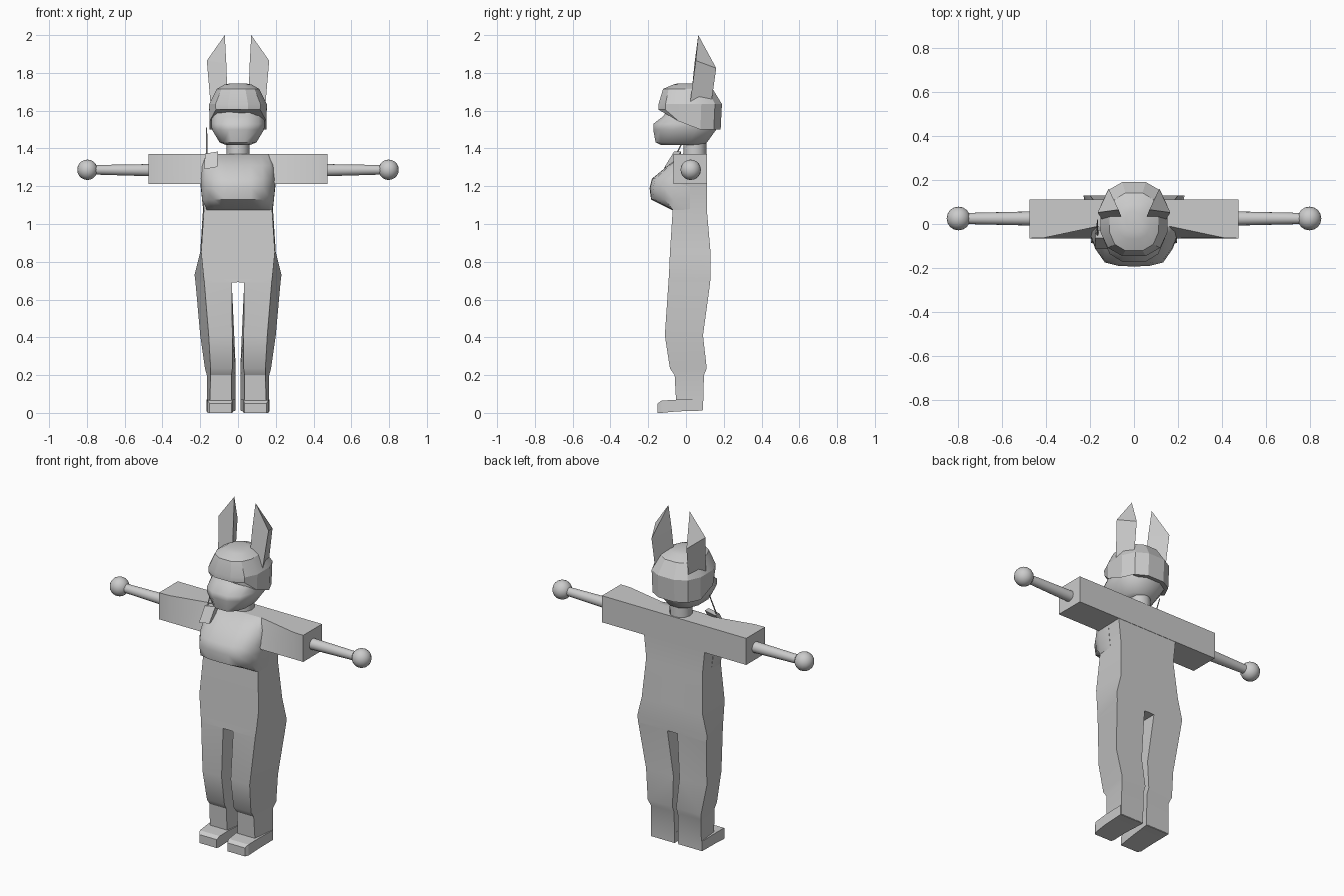
import bpy, bmesh, math
from mathutils import Vector

if "Cube" in bpy.data.objects:
    bpy.data.objects.remove(bpy.data.objects["Cube"])

grey = bpy.data.materials.new("plain grey")
grey.diffuse_color = (0.6, 0.6, 0.6, 1)
grey.use_nodes = True
grey.node_tree.nodes["Principled BSDF"].inputs["Base Color"].default_value = grey.diffuse_color


def make(name, verts, faces, mirror=False, angle=30):
    """Mesh object with outward normals, optional mirroring across x."""
    bm = bmesh.new()
    vs = [bm.verts.new(v) for v in verts]
    for f in faces:
        bm.faces.new([vs[i] for i in f])
    if mirror:
        dup = bmesh.ops.duplicate(bm, geom=bm.verts[:] + bm.edges[:] + bm.faces[:])["geom"]
        for v in dup:
            if isinstance(v, bmesh.types.BMVert):
                v.co.x *= -1
        bmesh.ops.remove_doubles(bm, verts=bm.verts[:], dist=0.0005)
    bmesh.ops.recalc_face_normals(bm, faces=bm.faces[:])
    me = bpy.data.meshes.new(name)
    bm.to_mesh(me)
    bm.free()
    me.materials.append(grey)
    ob = bpy.data.objects.new(name, me)
    bpy.context.collection.objects.link(ob)
    finish(ob, angle)
    return ob


def finish(ob, angle):
    bpy.ops.object.select_all(action='DESELECT')
    ob.select_set(True)
    bpy.context.view_layer.objects.active = ob
    if angle:
        bpy.ops.object.shade_smooth_by_angle(angle=math.radians(angle))


def loft(name, rings, mirror=False, angle=30, caps=(True, True), skip=None):
    """Skin a list of equal-length vertex rings."""
    n = len(rings[0])
    verts = [v for r in rings for v in r]
    faces = []
    for k in range(len(rings) - 1):
        for i in range(n):
            q = (k * n + i, k * n + (i + 1) % n, (k + 1) * n + (i + 1) % n, (k + 1) * n + i)
            if not (skip and all(skip(verts[j]) for j in q)):
                faces.append(q)
    if caps[0]:
        faces.append(tuple(range(n)))
    if caps[1]:
        faces.append(tuple(range(len(verts) - n, len(verts))))
    return make(name, verts, faces, mirror, angle)


def tube(name, a, b, r1, r2, sides):
    """Tapered rod between two points."""
    a, b = Vector(a), Vector(b)
    q = (b - a).to_track_quat('Z', 'Y')
    ring = lambda c, r: [c + q @ Vector((r * math.cos(t), r * math.sin(t), 0))
                         for t in (2 * math.pi * i / sides for i in range(sides))]
    return loft(name, [ring(a, r1), ring(b, r2)])


# Legs and torso: z, front inner x, back inner x, front outer x, back outer x, front y, back y
body = [(0.015, .035, .012, .15, .165, -.05, .09),
        (0.20, .035, .012, .145, .165, -.06, .095),
        (0.235, .03, .012, .145, .175, -.085, .11),
        (0.41, .03, .02, .155, .2, -.112, .09),
        (0.69, .033, .033, .178, .225, -.093, .128),
        (0.692, 0, 0, .178, .225, -.093, .128),
        (0.73, 0, 0, .183, .23, -.09, .13),
        (0.85, 0, 0, .195, .2, -.085, .13),
        (1.08, 0, 0, .18, .185, -.07, .11),
        (1.22, 0, 0, .195, .2, -.06, .11)]
loft("torso_and_legs",
     [[(fi, yf, z), (fo, yf, z), (bo, yb, z), (bi, yb, z)] for z, fi, bi, fo, bo, yf, yb in body],
     mirror=True, skip=lambda v: abs(v[0]) < 1e-6)

# Shoes: toe blocks running forward from the ankles
loft("shoes", [[(a, y, z0), (b, y, z0), (b, y, z1), (a, y, z1)] for y, a, b, z0, z1 in
               [(-.15, .035, .15, 0, .05), (-.13, .03, .16, 0, .065),
                (-.045, .025, .165, .008, .07), (.088, .013, .168, .012, .07)]],
     mirror=True, angle=15)

# Shoulder bar: sleeves end square, the top front edge recedes at the chest
loft("sleeves", [[(x, -.065, 1.212), (x, yt, 1.37), (x, .112, 1.37), (x, .112, 1.212)]
                 for x, yt in [(-.475, -.065), (-.41, -.063), (-.17, -.012),
                               (.17, -.012), (.41, -.063), (.475, -.065)]], angle=20)

# Bust: rows of z, half width, side y, centre y
rows = [(1.37, .17, -.01, -.02), (1.31, .19, -.03, -.095), (1.24, .195, -.055, -.18),
        (1.19, .195, -.06, -.193), (1.13, .19, -.065, -.185), (1.075, .182, -.068, -.075)]
cols = [(-1, 0), (-.9, .4), (-.68, .86), (-.36, .98), (0, 1), (.36, .98), (.68, .86), (.9, .4), (1, 0)]
loft("bust", [[(c * w, ys + (yc - ys) * f, z) for c, f in cols] + [(w, .02, z), (-w, .02, z)]
              for z, w, ys, yc in rows], angle=50)

# Forearms and ball hands
for s, side in ((-1, "left"), (1, "right")):
    tube(side + "_forearm", (s * .47, .025, 1.285), (s * .77, .025, 1.287), .032, .025, 16)
    bpy.ops.mesh.primitive_uv_sphere_add(segments=16, ring_count=10, radius=.054,
                                         location=(s * .797, .025, 1.287))
    hand = bpy.context.object
    hand.name = side + "_hand"
    hand.data.materials.append(grey)
    finish(hand, 40)

# Neck
tube("neck", (0, .047, 1.35), (0, .047, 1.46), .062, .06, 12)


def oval(z, rx, yf, yb, n=12, power=.8):
    """Rounded-square ring between two y limits."""
    pts = []
    for i in range(n):
        t = 2 * math.pi * (i + .5) / n
        c, s = math.cos(t), math.sin(t)
        pts.append((rx * math.copysign(abs(c) ** power, c),
                    (yf + yb) / 2 + (yb - yf) / 2 * math.copysign(abs(s) ** power, s),
                    z))
    return pts


# Face with a short muzzle
loft("face", [oval(1.418, .065, -.135, .09), oval(1.432, .1, -.165, .115),
              oval(1.50, .142, -.178, .165), oval(1.53, .145, -.178, .165),
              oval(1.57, .145, -.125, .165), oval(1.61, .145, -.095, .165)], angle=50)


# Hair cap: fringe hem in front, lower hem at the sides and back
def hem(p):
    t = min(1, max(0, (p[1] + .085) / .08))
    return (p[0], p[1], 1.605 - .105 * t)


loft("hair", [[hem(p) for p in oval(1.6, .155, -.15, .188)], oval(1.635, .157, -.15, .195),
              oval(1.715, .115, -.125, .145), oval(1.738, .075, -.07, .09),
              oval(1.745, .04, -.04, .06)], angle=25)

# Pointed ears: base triangle, widest triangle, tip
ear = [(.145, .02, 1.63), (.11, .135, 1.65), (.055, .025, 1.65),
       (.165, .052, 1.865), (.115, .16, 1.825), (.062, .045, 1.85), (.07, .065, 2.0)]
make("ears", ear, [(0, 1, 2), (0, 1, 4, 3), (1, 2, 5, 4), (2, 0, 3, 5),
                   (3, 4, 6), (4, 5, 6), (5, 3, 6)], mirror=True, angle=0)

# Shoulder radio clipped to the chest, with a thin aerial
loft("radio", [[(x0, y - .018, z), (x1, y - .018, z + .012), (x1, y + .018, z + .012), (x0, y + .018, z)]
               for z, x0, x1, y in [(1.29, -.178, -.11, -.095), (1.372, -.175, -.105, -.045)]], angle=0)
tube("aerial", (-.166, -.055, 1.36), (-.166, .018, 1.51), .004, .003, 6)
